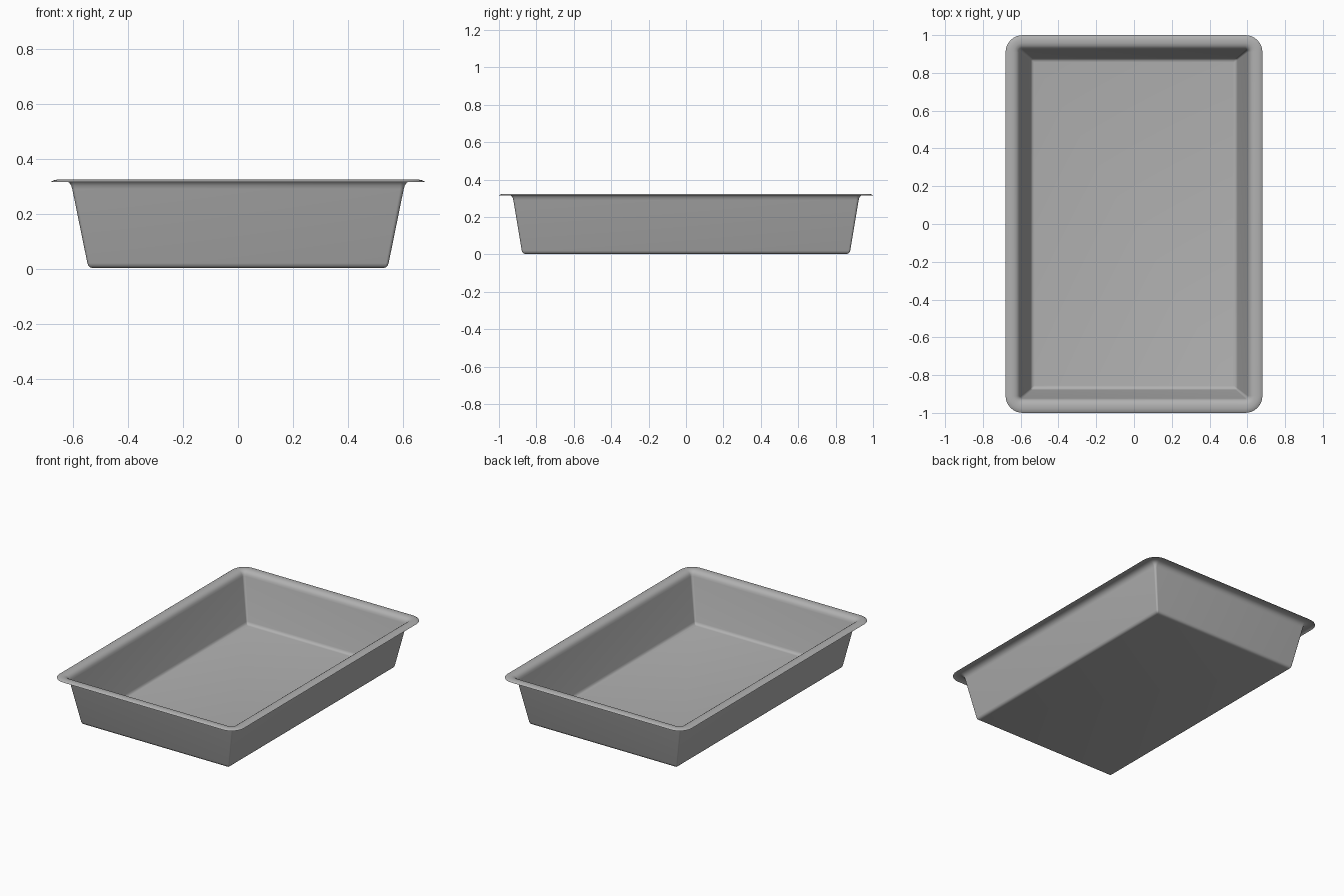
import bpy, bmesh, math

if "Cube" in bpy.data.objects:
    bpy.data.objects.remove(bpy.data.objects["Cube"])

HX, HY = 0.68, 0.998        # half size at the rim edge
HY = 1.0
SEG = 8                     # segments per rounded corner

# Sheet profile from floor to lip: (inset in x, inset in y, z, corner radius)
profile = [
    (0.153, 0.143, 0.002, 0.004),
    (0.143, 0.133, 0.004, 0.006),
    (0.136, 0.126, 0.010, 0.008),
    (0.132, 0.122, 0.020, 0.010),
    (0.077, 0.077, 0.290, 0.014),
    (0.073, 0.073, 0.303, 0.018),
    (0.066, 0.066, 0.313, 0.025),
    (0.056, 0.056, 0.320, 0.035),
    (0.042, 0.042, 0.324, 0.049),
    (0.022, 0.022, 0.324, 0.069),
    (0.008, 0.008, 0.321, 0.083),
    (0.000, 0.000, 0.316, 0.091),
]


def rounded_ring(bm, ix, iy, z, r):
    """Ring of vertices around a rounded rectangle."""
    cx, cy = HX - ix - r, HY - iy - r
    ring = []
    for q, (sx, sy) in enumerate([(1, 1), (-1, 1), (-1, -1), (1, -1)]):
        for i in range(SEG + 1):
            a = math.pi / 2 * (q + i / SEG)
            ring.append(bm.verts.new((sx * cx + r * math.cos(a),
                                      sy * cy + r * math.sin(a), z)))
    return ring


# Tray shell: floor, sloping walls and rolled rim
bm = bmesh.new()
rings = [rounded_ring(bm, *p) for p in profile]
bm.faces.new(list(reversed(rings[0])))
for low, high in zip(rings, rings[1:]):
    n = len(low)
    for i in range(n):
        j = (i + 1) % n
        bm.faces.new((low[i], low[j], high[j], high[i]))
mesh = bpy.data.meshes.new("tray")
bm.to_mesh(mesh)
bm.free()

tray = bpy.data.objects.new("tray", mesh)
bpy.context.collection.objects.link(tray)
bpy.context.view_layer.objects.active = tray
tray.select_set(True)
bpy.ops.object.shade_smooth_by_angle(angle=math.radians(40))

# Dark grey metal
metal = bpy.data.materials.new("dark_grey")
metal.diffuse_color = (0.44, 0.44, 0.44, 1)
metal.use_nodes = True
metal.node_tree.nodes["Principled BSDF"].inputs["Base Color"].default_value = metal.diffuse_color
mesh.materials.append(metal)
